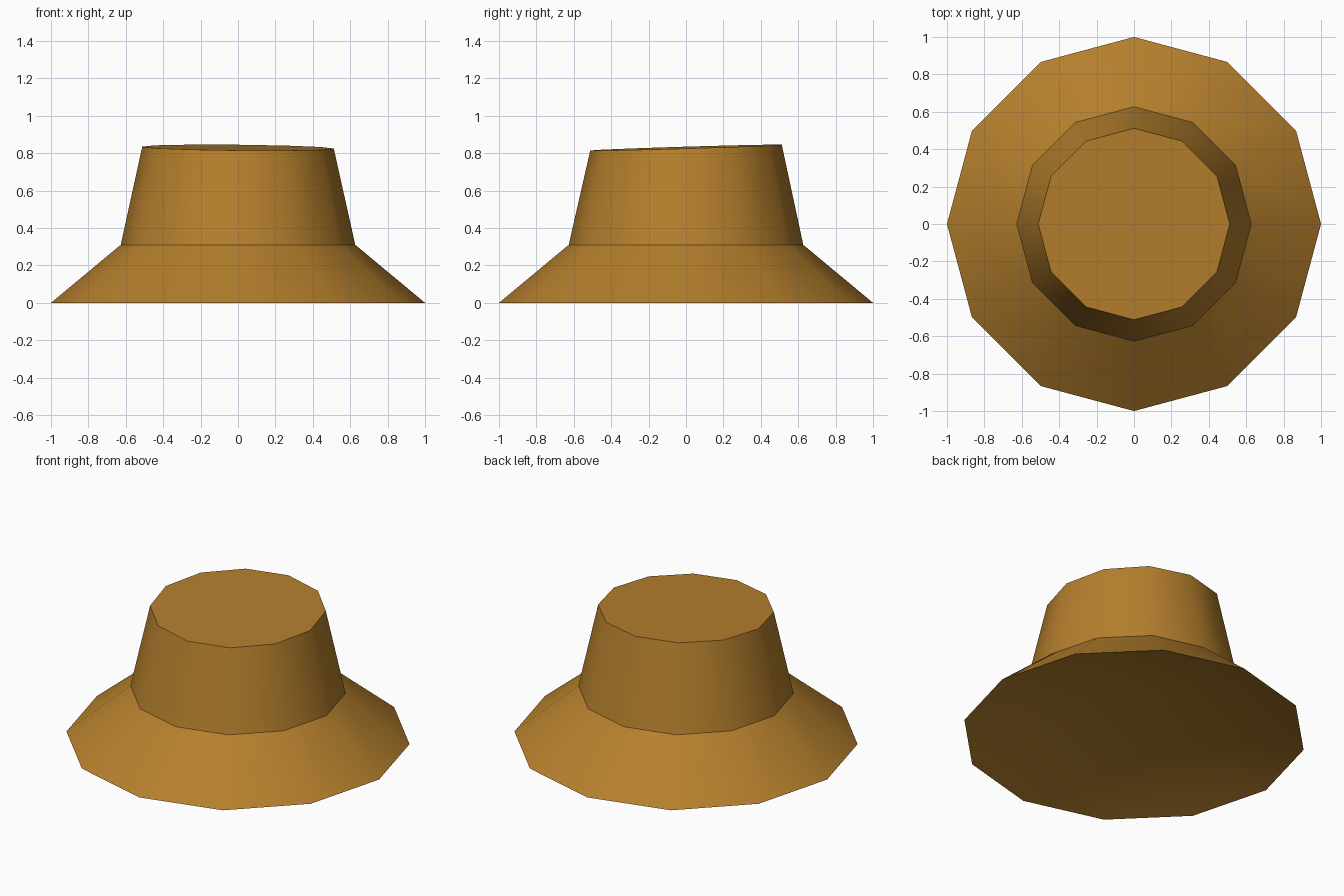
import bpy, bmesh, math

cube = bpy.data.objects.get("Cube")
if cube:
    bpy.data.objects.remove(cube, do_unlink=True)

SIDES = 12

# Single tan material
tan = bpy.data.materials.new("tan_felt")
tan.use_nodes = True
colour = (0.46, 0.213, 0.026, 1)
tan.diffuse_color = colour
tan.node_tree.nodes["Principled BSDF"].inputs["Base Color"].default_value = colour


def ring(bm, radius, height, tilt_x=0, tilt_y=0):
    """Ring of vertices on a plane that may be slightly tilted."""
    verts = []
    for i in range(SIDES):
        a = math.tau * i / SIDES
        x, y = radius * math.cos(a), radius * math.sin(a)
        verts.append(bm.verts.new((x, y, height + tilt_x * x + tilt_y * y)))
    return verts


def bridge(bm, low, high):
    for i in range(SIDES):
        j = (i + 1) % SIDES
        bm.faces.new((low[i], low[j], high[j], high[i]))


bm = bmesh.new()

# Sloping brim and tapered crown
rim = ring(bm, 1.0, 0)
band = ring(bm, 0.627, 0.31)
crown = ring(bm, 0.512, 0.83, -0.01, 0.03)
bridge(bm, rim, band)
bridge(bm, band, crown)

# Flat, slightly tilted crown top
bm.faces.new(crown)

# Hollow underside rising to the middle
centre = bm.verts.new((0, 0, 0.28))
for i in range(SIDES):
    bm.faces.new((rim[(i + 1) % SIDES], rim[i], centre))

mesh = bpy.data.meshes.new("bucket_hat")
bm.to_mesh(mesh)
bm.free()
mesh.materials.append(tan)
hat = bpy.data.objects.new("bucket_hat", mesh)
bpy.context.collection.objects.link(hat)

# Smooth sides with crisp creases
bpy.ops.object.select_all(action='DESELECT')
hat.select_set(True)
bpy.context.view_layer.objects.active = hat
bpy.ops.object.shade_smooth_by_angle(angle=math.radians(34))
